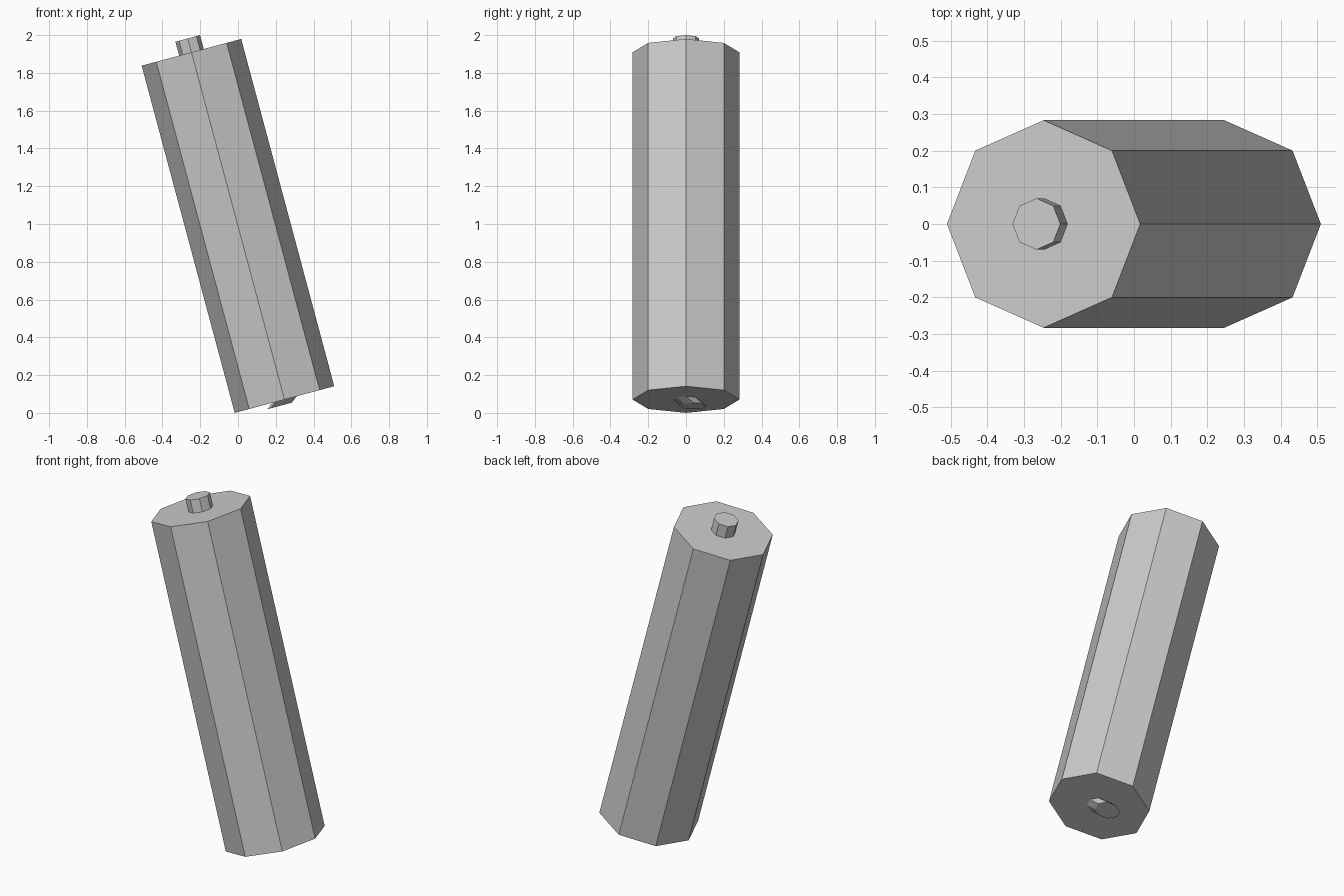
import bpy, bmesh, math
from mathutils import Matrix, Vector

if "Cube" in bpy.data.objects:
    bpy.data.objects.remove(bpy.data.objects["Cube"])

TILT = Matrix.Translation((0.246, 0, 0.0707)) @ Matrix.Rotation(math.radians(-15), 4, 'Y')
SQUASH = 0.964      # cross-section is slightly narrower along the tilt direction
LENGTH = 1.903


def prism(name, radius, z0, z1, end_shift=(0, 0)):
    """Eight-sided prism along the tilted axis; end_shift skews the z1 end sideways."""
    bm = bmesh.new()
    bmesh.ops.create_cone(bm, cap_ends=True, segments=8,
                          radius1=radius, radius2=radius, depth=1)
    for v in bm.verts:
        at_end = v.co.z > 0
        v.co.x *= SQUASH
        if at_end:
            v.co += Vector((*end_shift, 0))
        v.co.z = z1 if at_end else z0
    bmesh.ops.transform(bm, matrix=TILT, verts=bm.verts)
    bmesh.ops.recalc_face_normals(bm, faces=bm.faces)
    mesh = bpy.data.meshes.new(name)
    bm.to_mesh(mesh)
    bm.free()
    obj = bpy.data.objects.new(name, mesh)
    bpy.context.collection.objects.link(obj)
    return obj


# Main leaning body
prism("body", 0.283, 0, LENGTH)
# Small stud on the top cap
prism("top_stud", 0.07, LENGTH, LENGTH + 0.076)
# Short skewed stud on the bottom cap
prism("bottom_stud", 0.07, 0, -0.026, end_shift=(-0.034, 0.04))
